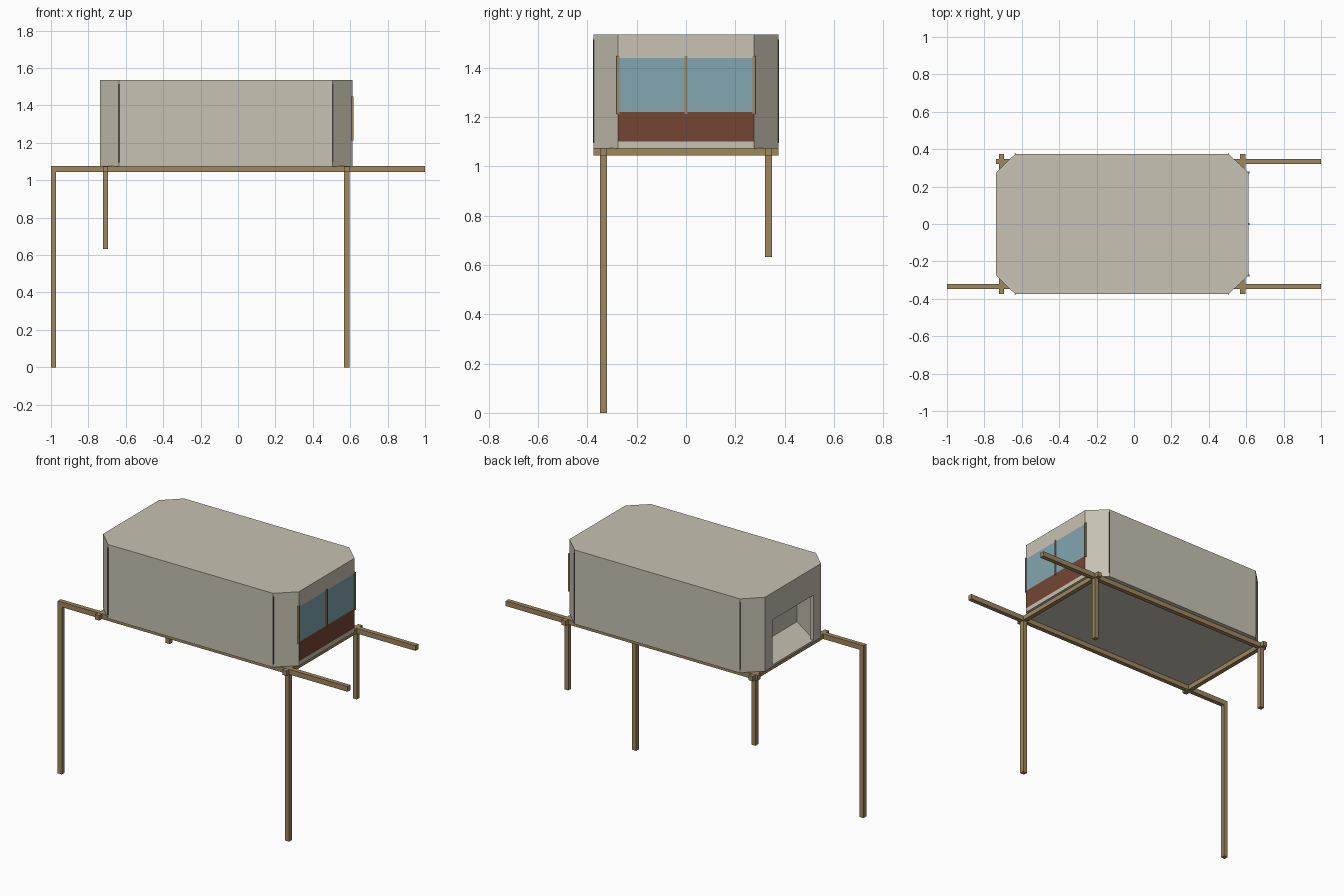
import bpy
import bmesh
from mathutils import Vector

cube = bpy.data.objects.get("Cube")
if cube:
    bpy.data.objects.remove(cube, do_unlink=True)


def material(name, rgb):
    m = bpy.data.materials.new(name)
    linear = [((c / 255 + 0.055) / 1.055) ** 2.4 for c in rgb] + [1]
    m.diffuse_color = linear
    m.use_nodes = True
    m.node_tree.nodes["Principled BSDF"].inputs["Base Color"].default_value = linear
    return m


PLASTER = material("warm grey plaster", (199, 194, 178))
TIMBER = material("brown timber", (158, 135, 95))
GLASS = material("blue glass", (130, 166, 176))
RUST = material("rust red panel", (116, 69, 49))
SHADOW = material("dark joint", (82, 80, 72))


def prism(name, outline, z0, z1, mat):
    """Extrude a plan outline between two heights."""
    bm = bmesh.new()
    base = bm.faces.new([bm.verts.new((x, y, z0)) for x, y in outline])
    up = bmesh.ops.extrude_face_region(bm, geom=[base])
    verts = [v for v in up["geom"] if isinstance(v, bmesh.types.BMVert)]
    bmesh.ops.translate(bm, verts=verts, vec=(0, 0, z1 - z0))
    bmesh.ops.recalc_face_normals(bm, faces=bm.faces)
    mesh = bpy.data.meshes.new(name)
    bm.to_mesh(mesh)
    bm.free()
    mesh.materials.append(mat)
    obj = bpy.data.objects.new(name, mesh)
    bpy.context.collection.objects.link(obj)
    return obj


def box(name, x0, x1, y0, y1, z0, z1, mat):
    return prism(name, [(x0, y0), (x1, y0), (x1, y1), (x0, y1)], z0, z1, mat)


def panel(name, p, q, z0, z1, mat, t=0.02):
    """Upright panel from p to q, thickened to the left of its direction."""
    p, q = Vector(p), Vector(q)
    d = (q - p).normalized()
    n = Vector((-d.y, d.x)) * t
    return prism(name, [p, q, q + n, p + n], z0, z1, mat)


# Main dimensions
LEFT, RIGHT = 0.612, -0.738
CUT_L, CUT_R = 0.505, -0.635
SIDE, END = 0.375, 0.275
FLOOR, WALL, EAVE, TOP = 1.073, 1.085, 1.515, 1.535
BEAM = 1.043
W = 0.014

plan = [(CUT_R, -SIDE), (CUT_L, -SIDE), (LEFT, -END), (LEFT, END),
        (CUT_L, SIDE), (CUT_R, SIDE), (RIGHT, END), (RIGHT, -END)]

# Cabin floor and roof
prism("floor", plan, FLOOR, WALL, PLASTER)
prism("roof", plan, EAVE, TOP, PLASTER)

# Long walls and chamfered corners
wall_names = {0: "front_wall", 1: "front_left_corner", 3: "back_left_corner",
              4: "back_wall", 5: "back_right_corner", 7: "front_right_corner"}
for i, name in wall_names.items():
    panel(name, plan[i], plan[(i + 1) % 8], WALL, EAVE, PLASTER)

# Dark joints beside the corners
for s in (-1, 1):
    for x in (CUT_L, CUT_R):
        y = sorted((s * (SIDE - 0.002), s * (SIDE + 0.002)))
        box("wall_joint", x - 0.003, x + 0.003, *y, WALL + 0.01, EAVE, SHADOW)

# Glazed end: sill, coloured panel, window, lintel and mullions
for name, z0, z1, mat in (("window_sill", WALL, 1.1, PLASTER),
                          ("lower_panel", 1.1, 1.22, RUST),
                          ("window_glass", 1.22, 1.44, GLASS),
                          ("window_lintel", 1.44, EAVE, PLASTER)):
    panel(name, (LEFT, -END), (LEFT, END), z0, z1, mat)
for y in (-END, 0, END):
    box("window_mullion", LEFT - 0.01, LEFT + 0.005, y - 0.006, y + 0.006,
        1.212, 1.447, TIMBER)

# Open end: wall around a doorway
DOOR, HEAD = 0.2, 1.365
panel("doorway_lintel", (RIGHT, END), (RIGHT, -END), HEAD, EAVE, PLASTER)
panel("doorway_back_side", (RIGHT, END), (RIGHT, DOOR), WALL, HEAD, PLASTER)
panel("doorway_front_side", (RIGHT, -DOOR), (RIGHT, -END), WALL, HEAD, PLASTER)

# Porch inside the doorway: splayed sides and a partition
PART = -0.52
for s in (-1, 1):
    prism("porch_side", [(RIGHT + 0.02, s * 0.22), (PART, s * 0.35),
                         (PART, s * 0.355), (RIGHT + 0.02, s * 0.24)],
          WALL, EAVE, PLASTER)
box("porch_partition", PART, PART + 0.02, -0.355, 0.355, WALL, EAVE, PLASTER)

# Timber frame below the cabin
POST_Y, POST_L, POST_R = 0.334, 0.582, -0.709
box("front_beam", -1, 1, -POST_Y - W, -POST_Y + W, BEAM, FLOOR + 0.002, TIMBER)
box("back_beam", RIGHT, 1, POST_Y - W, POST_Y + W, BEAM, FLOOR + 0.002, TIMBER)
for x in (POST_L, POST_R):
    box("cross_beam", x - W, x + W, -SIDE, SIDE, BEAM + 0.001, FLOOR + 0.001, TIMBER)

# Posts: long at the front, short at the back
for name, x, y, foot in (("front_right_post", -1 + W, -POST_Y, 0),
                         ("front_left_post", POST_L, -POST_Y, 0),
                         ("back_left_post", POST_L, POST_Y, 0.632),
                         ("back_right_post", POST_R, POST_Y, 0.632)):
    box(name, x - W, x + W, y - W, y + W, foot, BEAM + 0.002, TIMBER)
